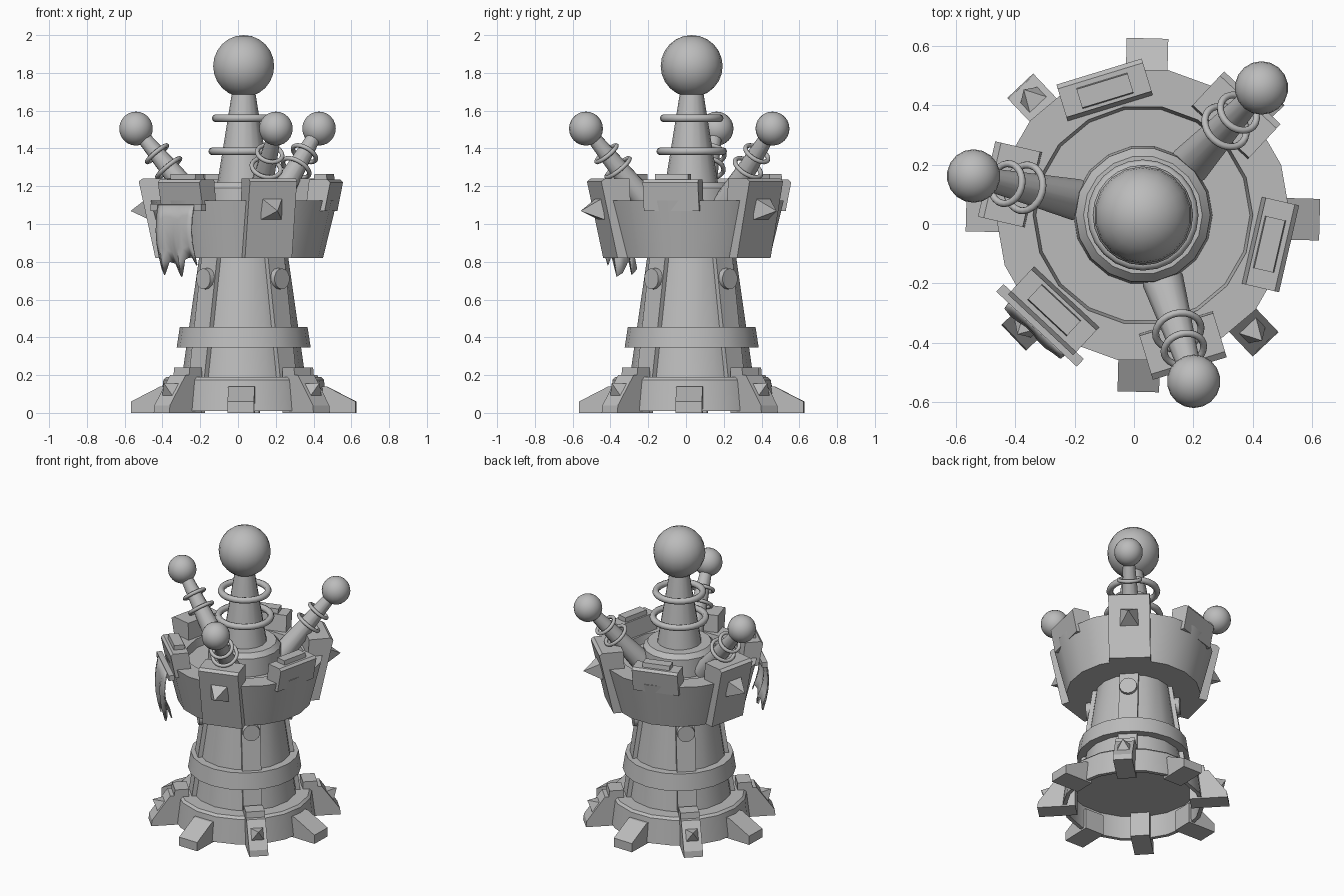
import bpy, bmesh, math
from mathutils import Vector, Matrix

if "Cube" in bpy.data.objects:
    bpy.data.objects.remove(bpy.data.objects["Cube"])

CX, CY = 0.03, 0.03          # tower axis
stone = bpy.data.materials.new("grey_stone")
stone.diffuse_color = (0.5, 0.5, 0.5, 1)
stone.use_nodes = True
stone.node_tree.nodes["Principled BSDF"].inputs["Base Color"].default_value = stone.diffuse_color


def finish(name, bm, smooth=0):
    bmesh.ops.recalc_face_normals(bm, faces=bm.faces)
    me = bpy.data.meshes.new(name)
    bm.to_mesh(me)
    bm.free()
    me.materials.append(stone)
    ob = bpy.data.objects.new(name, me)
    bpy.context.collection.objects.link(ob)
    if smooth:
        bpy.ops.object.select_all(action='DESELECT')
        ob.select_set(True)
        bpy.context.view_layer.objects.active = ob
        bpy.ops.object.shade_smooth_by_angle(angle=math.radians(smooth))
    return ob


def frame(az):
    """Tower axis frame with local x pointing outward at azimuth az (degrees)."""
    return Matrix.Translation((CX, CY, 0)) @ Matrix.Rotation(math.radians(az), 4, 'Z')


def lathe(name, prof, segs=18, mat=None, closed=False, smooth=32):
    """Spin an (r, z) profile about z."""
    bm = bmesh.new()
    vs = [bm.verts.new((r, 0, z)) for r, z in prof]
    es = [bm.edges.new((a, b)) for a, b in zip(vs, vs[1:])]
    if closed:
        es.append(bm.edges.new((vs[-1], vs[0])))
    bmesh.ops.spin(bm, geom=vs + es, axis=(0, 0, 1), cent=(0, 0, 0),
                   angle=2 * math.pi, steps=segs, use_duplicate=False)
    bmesh.ops.remove_doubles(bm, verts=bm.verts, dist=1e-4)
    bm.transform(mat or frame(0))
    return finish(name, bm, smooth)


def slab(name, prof, width, az):
    """Extrude a closed (r, z) profile sideways, set at azimuth az."""
    bm = bmesh.new()
    f = bm.faces.new([bm.verts.new((r, -width / 2, z)) for r, z in prof])
    ret = bmesh.ops.extrude_face_region(bm, geom=[f])
    bmesh.ops.translate(bm, vec=(0, width, 0),
                        verts=[v for v in ret['geom'] if isinstance(v, bmesh.types.BMVert)])
    bm.transform(frame(az))
    return finish(name, bm)


def ball(name, loc, r):
    bm = bmesh.new()
    bmesh.ops.create_uvsphere(bm, u_segments=18, v_segments=12, radius=r)
    bm.transform(Matrix.Translation(loc))
    return finish(name, bm, 50)


def ring(name, R, r, mat):
    prof = [(R + r * math.cos(a * math.pi / 4), r * math.sin(a * math.pi / 4)) for a in range(8)]
    return lathe(name, prof, 24, mat, True, 60)


def aim(p, d):
    """Matrix at p with local z along d."""
    return Matrix.Translation(p) @ Vector(d).to_track_quat('Z', 'Y').to_matrix().to_4x4()


def spike(name, az, p, d, size, length):
    """Four-sided pyramid standing on a face."""
    bm = bmesh.new()
    bmesh.ops.create_cone(bm, cap_ends=True, segments=4, radius1=size * 0.707, radius2=0,
                          depth=length, matrix=Matrix.Translation((0, 0, length / 2))
                          @ Matrix.Rotation(math.pi / 4, 4, 'Z'))
    up = Vector(d).normalized()
    side = Vector((0, 1, 0))
    rot = Matrix((side, up.cross(side), up)).transposed().to_4x4()
    bm.transform(frame(az) @ Matrix.Translation(p) @ rot)
    return finish(name, bm)


# --- Base ring, hollow below ---
lathe("base_ring", [(0, 0.165), (0.415, 0.165), (0.42, 0.01), (0.445, 0.01),
                    (0.425, 0.175), (0.41, 0.19), (0, 0.19)])

# --- Feet: low wedges alternating with spiked buttresses ---
for i in range(4):
    a = 90 * i - 1.5
    slab("wedge_foot", [(0.39, 0), (0.595, 0), (0.595, 0.06), (0.44, 0.14), (0.39, 0.14)], 0.14, a)
    b = a + 45
    slab("buttress_foot", [(0.36, 0), (0.6, 0), (0.595, 0.04), (0.48, 0.2), (0.455, 0.2),
                           (0.45, 0.24), (0.36, 0.24)], 0.12, b)
    spike("foot_spike", b, (0.53, 0, 0.12), (0.16, 0, 0.115), 0.085, 0.065)
    # column rib and bolt on the same diagonal
    slab("column_rib", [(0.2, 0.18), (0.345, 0.18), (0.25, 0.83), (0.18, 0.83)], 0.12, b)
    bm = bmesh.new()
    bmesh.ops.create_cone(bm, cap_ends=True, segments=14, radius1=0.058, radius2=0.055, depth=0.08,
                          matrix=frame(b) @ aim((0.255, 0, 0.71), (1, 0, 0)))
    finish("column_bolt", bm, 32)

# --- Column and its band ---
lathe("column", [(0, 0.18), (0.328, 0.18), (0.235, 0.83), (0, 0.83)], 16)
lathe("column_band", [(0.27, 0.345), (0.355, 0.345), (0.338, 0.455), (0.27, 0.455)], 20, closed=True)

# --- Crown bowl with floor, drum and spire ---
lathe("crown_wall", [(0, 0.82), (0.42, 0.82), (0.495, 1.125), (0.37, 1.125), (0.36, 1.07), (0, 1.07)], 18)
lathe("crown_drum", [(0, 1.05), (0.235, 1.05), (0.227, 1.19), (0.2, 1.22), (0, 1.22)], 18)
lathe("spire", [(0, 1.2), (0.142, 1.2), (0.058, 1.72), (0, 1.72)], 16)
ball("spire_ball", (CX, CY, 1.836), 0.164)
ring("spire_ring_lower", 0.166, 0.021, Matrix.Translation((CX, CY, 1.385)))
ring("spire_ring_upper", 0.148, 0.021, Matrix.Translation((CX, CY, 1.56)))

# --- Battlements: spiked panels with horns alternating with plain merlons ---
for i in range(3):
    a = 47 + 120 * i
    slab("crown_panel", [(0.38, 0.82), (0.45, 0.82), (0.54, 1.225), (0.52, 1.24),
                         (0.385, 1.24), (0.375, 1.05)], 0.26, a)
    spike("panel_spike", a, (0.505, 0, 1.08), (1, 0, -0.1), 0.115, 0.11)

    # leaning horn with two rings and a ball tip
    foot, tip = Vector((0.23, 0, 1.09)), Vector((0.585, 0, 1.505))
    axis = tip - foot
    m = frame(a) @ aim(foot, axis)
    lathe("horn", [(0, 0), (0.07, 0), (0.033, axis.length), (0, axis.length)], 12, m, smooth=40)
    ball("horn_ball", frame(a) @ tip, 0.09)
    for t, R in ((0.5, 0.078), (0.68, 0.068)):
        ring("horn_ring", R, 0.012, m @ Matrix.Translation((0, 0, axis.length * t)))

    b = a + 60
    slab("merlon", [(0.37, 1.07), (0.475, 1.07), (0.505, 1.22), (0.49, 1.235), (0.39, 1.235)], 0.3, b)
    slab("merlon_cap", [(0.4, 1.22), (0.475, 1.22), (0.47, 1.265), (0.405, 1.265)], 0.18, b)

# --- Torn banner hanging from a bar ---
slab("banner_bar", [(0.49, 1.07), (0.525, 1.07), (0.525, 1.105), (0.49, 1.105)], 0.37, 227)
bm = bmesh.new()
hem = [0.76, 0.73, 0.8, 0.79, 0.74, 0.72, 0.81, 0.83, 0.78]
rows, grid = 5, []
for j, low in enumerate(hem):
    y = -0.13 + 0.26 * j / (len(hem) - 1)
    col = []
    for k in range(rows + 1):
        t = k / rows
        wave = 0.012 * math.sin(j * 1.4) * t
        col.append(bm.verts.new((0.528 + 0.03 * math.sin(t * math.pi) - 0.02 * t + wave,
                                 y * (1 - 0.08 * t), 1.1 + (low - 1.1) * t)))
    grid.append(col)
for c, d in zip(grid, grid[1:]):
    for k in range(rows):
        bm.faces.new((c[k], d[k], d[k + 1], c[k + 1]))
bm.transform(frame(227))
banner = finish("banner_cloth", bm, 40)
mod = banner.modifiers.new("thickness", 'SOLIDIFY')
mod.thickness = 0.008
